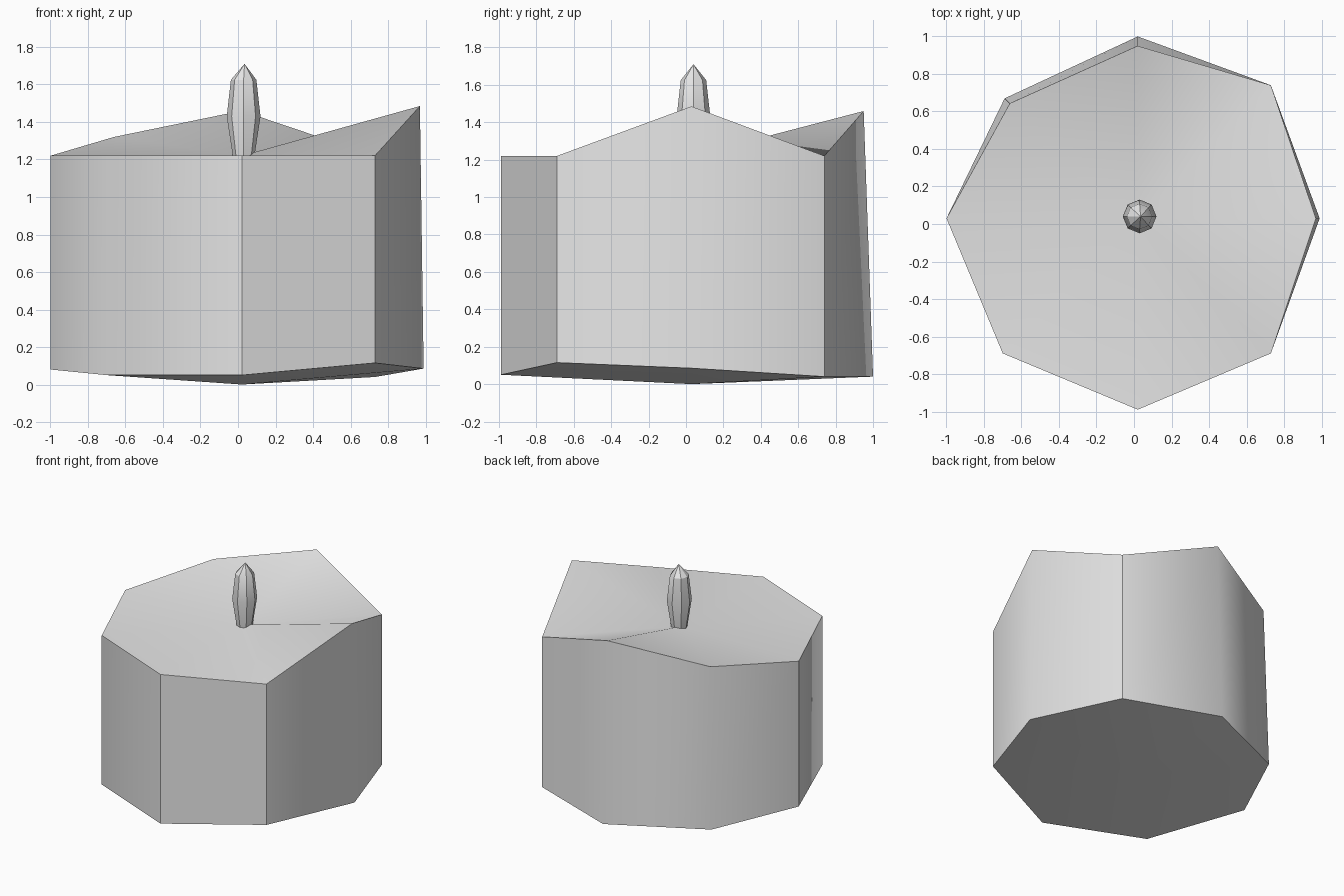
import bpy, bmesh, math

cube = bpy.data.objects.get("Cube")
if cube:
    bpy.data.objects.remove(cube, do_unlink=True)

wax = bpy.data.materials.new("pale grey")
wax.use_nodes = True
grey = (0.8, 0.8, 0.8, 1)
wax.diffuse_color = grey
wax.node_tree.nodes["Principled BSDF"].inputs["Base Color"].default_value = grey


def bridge(bm, lower, upper):
    """Join two rings of equal size with quads."""
    n = len(lower)
    for i in range(n):
        j = (i + 1) % n
        bm.faces.new((lower[i], lower[j], upper[j], upper[i]))


def fan(bm, ring, point):
    """Close a ring with triangles meeting at a point."""
    centre = bm.verts.new(point)
    for i in range(len(ring)):
        bm.faces.new((ring[i], ring[(i + 1) % len(ring)], centre))


def finish(bm, name, angle):
    bmesh.ops.recalc_face_normals(bm, faces=bm.faces[:])
    mesh = bpy.data.meshes.new(name)
    bm.to_mesh(mesh)
    bm.free()
    mesh.materials.append(wax)
    obj = bpy.data.objects.new(name, mesh)
    bpy.context.collection.objects.link(obj)
    bpy.ops.object.select_all(action='DESELECT')
    obj.select_set(True)
    bpy.context.view_layer.objects.active = obj
    bpy.ops.object.shade_smooth_by_angle(angle=math.radians(angle))
    return obj


# Candle body: eight corners as x, y, bottom height, top height, inward lean
corners = [
    (0.02, -0.99, 0.05, 1.22, 0),
    (0.73, -0.69, 0.115, 1.22, 0),
    (0.99, 0.03, 0.085, 1.485, 0.02),
    (0.73, 0.74, 0.04, 1.22, 0),
    (0.02, 1.0, 0.04, 1.46, 0.05),
    (-0.69, 0.67, 0.06, 1.32, 0.04),
    (-1.0, 0.03, 0.08, 1.22, 0),
    (-0.70, -0.69, 0.05, 1.22, 0),
]
bm = bmesh.new()
base = [bm.verts.new((x, y, low)) for x, y, low, high, lean in corners]
rim = [bm.verts.new((x * (1 - lean), y * (1 - lean), high))
       for x, y, low, high, lean in corners]
bridge(bm, base, rim)
fan(bm, rim, (0.02, 0.03, 1.22))
fan(bm, base, (0.02, 0.03, 0))
finish(bm, "candle_body", 45)

# Wick: tapered eight-sided spindle with a pointed tip
bm = bmesh.new()
rings = []
for radius, z in ((0.058, 1.22), (0.09, 1.43), (0.068, 1.625)):
    rings.append([bm.verts.new((0.03 + radius * math.cos(i * math.tau / 8),
                                0.04 + radius * math.sin(i * math.tau / 8), z))
                  for i in range(8)])
for lower, upper in zip(rings, rings[1:]):
    bridge(bm, lower, upper)
fan(bm, rings[-1], (0.035, 0.04, 1.71))
fan(bm, rings[0], (0.03, 0.04, 1.2))
finish(bm, "wick", 30)
